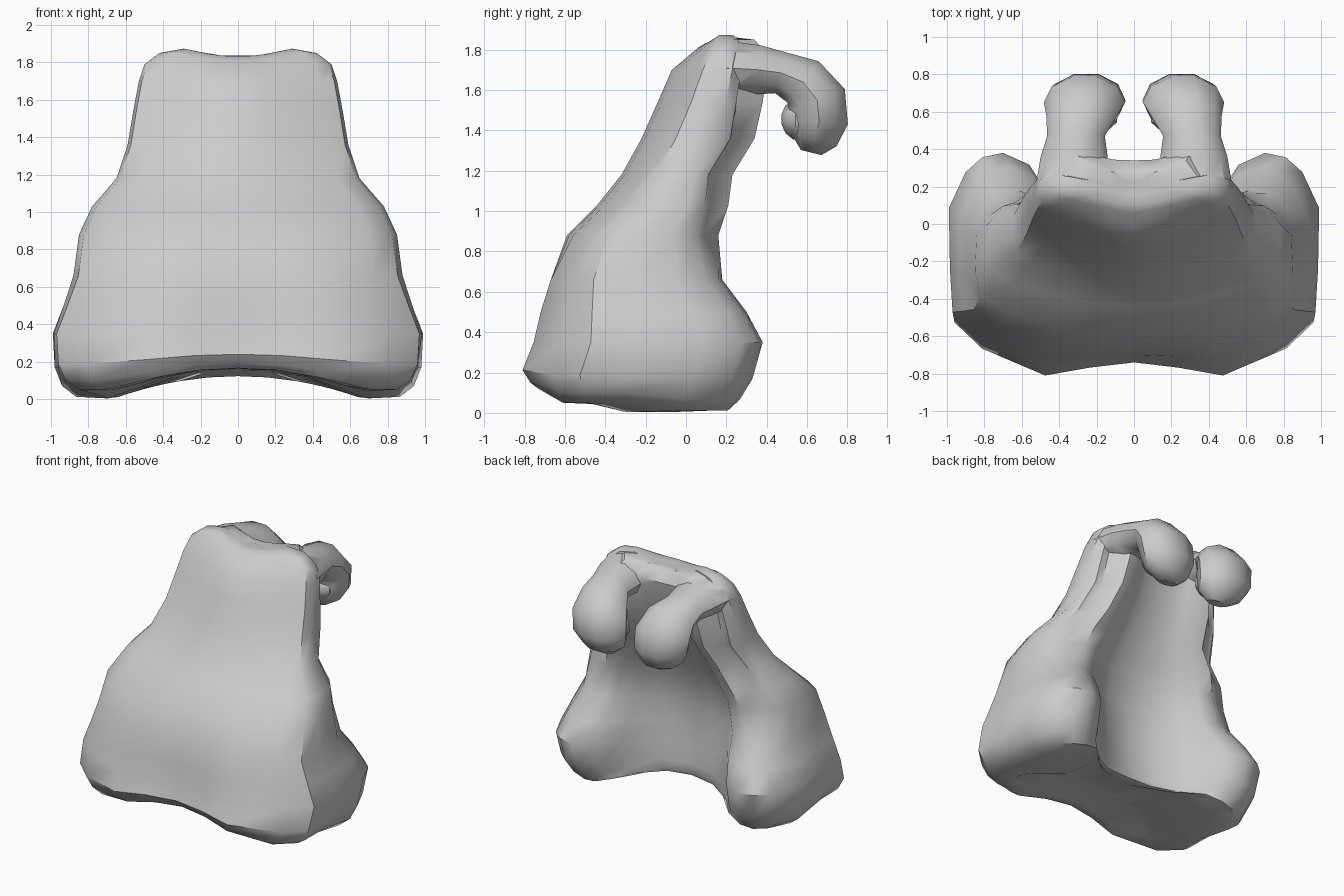
import bpy, bmesh, math
from mathutils import Vector

if "Cube" in bpy.data.objects:
    bpy.data.objects.remove(bpy.data.objects["Cube"])


def horseshoe(W, F, B, C, k):
    """Closed outline: rounded front, two rear lobes, hollow back. k dents (+) or points (-) the front."""
    D, H = B - F, B - C
    a, b = max(k, 0), max(-k, 0)
    half = [(0, F + a), (.24, F + a * .6 + b * .35), (.48, F + b), (.82, F + .126 * D + b),
            (.97, F + .25 * D + b * .6), (1 - .4 * a, F + .45 * D), (.99, F + .74 * D - .8 * b),
            (.9, F + .91 * D - 1.4 * b), (.81, F + .98 * D - 2 * b), (.7 - b, B),
            (.56 - b, C + .86 * H), (.44 - b, C + .45 * H), (.22, C + .08 * H), (0, C)]
    pts = [(x * W, y) for x, y in half]
    return pts + [(-x, y) for x, y in pts[-2:0:-1]]


def loft(name, rings):
    """Skin a list of equal-length point rings and cap both ends."""
    bm = bmesh.new()
    vs = [[bm.verts.new(p) for p in r] for r in rings]
    n = len(vs[0])
    for r0, r1 in zip(vs, vs[1:]):
        for i in range(n):
            j = (i + 1) % n
            bm.faces.new((r0[i], r0[j], r1[j], r1[i]))
    bm.faces.new(vs[0][::-1])
    bm.faces.new(vs[-1])
    bmesh.ops.recalc_face_normals(bm, faces=bm.faces)
    me = bpy.data.meshes.new(name)
    bm.to_mesh(me)
    bm.free()
    ob = bpy.data.objects.new(name, me)
    bpy.context.collection.objects.link(ob)
    return ob


# Body sections: z, half width, front y, lobe y, back hollow y, front dent
rows = [
    (.07, .95, -.77, .27, -.05, .07),
    (.17, .99, -.81, .33, -.05, .07),
    (.35, 1.0, -.755, .38, -.07, .04),
    (.50, .94, -.72, .30, -.07, .02),
    (.66, .88, -.67, .18, -.07, .00),
    (.88, .85, -.59, .16, -.02, -.03),
    (1.03, .78, -.44, .21, .05, -.04),
    (1.18, .65, -.32, .23, .12, -.05),
    (1.36, .59, -.22, .34, .21, -.05),
    (1.54, .56, -.14, .38, .29, -.06),
    (1.70, .53, -.07, .40, .33, -.06),
    (1.79, .50, -.01, .39, .34, -.06),
    (1.85, .42, .06, .34, .30, -.04),
]
rings = []


def add_ring(row, scale, cy, z):
    ring = []
    for x, y in horseshoe(*row[1:]):
        x, y = x * scale, cy + (y - cy) * scale
        low = max(0, 1 - z / .3)
        lift = .12 * max(0, 1 - (x / .66) ** 2) + (.04 if y < -.3 else 0)
        dip = .04 * max(0, 1 - (x / .28) ** 2) if z > 1.75 else 0
        ring.append((x, y, z + low * lift - dip))
    rings.append(ring)


# Underside, wall, crown
for s, z in ((.4, .05), (.75, .004), (.92, .012)):
    add_ring(rows[0], s, -.28, z)
for r in rows:
    add_ring(r, 1, 0, r[0])
add_ring(rows[-1], .7, .19, 1.873)
add_ring(rows[-1], .3, .19, 1.87)
body = loft("body", rings)

# Curled rear hooks: x, y, z, radius
path = [(.33, .20, 1.71, .14), (.32, .36, 1.70, .128), (.31, .47, 1.685, .11),
        (.28, .58, 1.64, .135), (.265, .65, 1.55, .155), (.255, .66, 1.44, .15),
        (.24, .635, 1.35, .12), (.225, .62, 1.29, .055)]


def hook(name, side):
    out = []
    for i, p in enumerate(path):
        a, b = path[max(i - 1, 0)], path[min(i + 1, len(path) - 1)]
        t = Vector((0, b[1] - a[1], b[2] - a[2])).normalized()
        up = Vector((1, 0, 0)).cross(t)
        ring = []
        for q in range(10):
            ang = q * math.tau / 10
            v = Vector(p[:3]) + Vector((1.4, 0, 0)) * p[3] * math.cos(ang) + up * p[3] * math.sin(ang)
            ring.append((v.x * side, v.y, v.z))
        out.append(ring)
    # Inward-curled tip
    ob = loft(name, out)
    bpy.ops.mesh.primitive_uv_sphere_add(segments=10, ring_count=7, radius=1,
                                         location=(.24 * side, .575, 1.455))
    tip = bpy.context.object
    tip.name = name + "_tip"
    tip.scale = (.16, .105, .11)
    return [ob, tip]


parts = [body] + hook("right_hook", 1) + hook("left_hook", -1)

# Fuse the hooks to the body
for p in parts[1:]:
    m = body.modifiers.new("fuse_" + p.name, 'BOOLEAN')
    m.operation = 'UNION'
    m.solver = 'EXACT'
    m.object = p
bpy.context.view_layer.objects.active = body
for m in list(body.modifiers):
    bpy.ops.object.modifier_apply(modifier=m.name)
for p in parts[1:]:
    bpy.data.objects.remove(p)

# Smooth shading with sharp creases
bpy.ops.object.select_all(action='DESELECT')
body.select_set(True)
bpy.context.view_layer.objects.active = body
bpy.ops.object.shade_smooth_by_angle(angle=math.radians(40))
